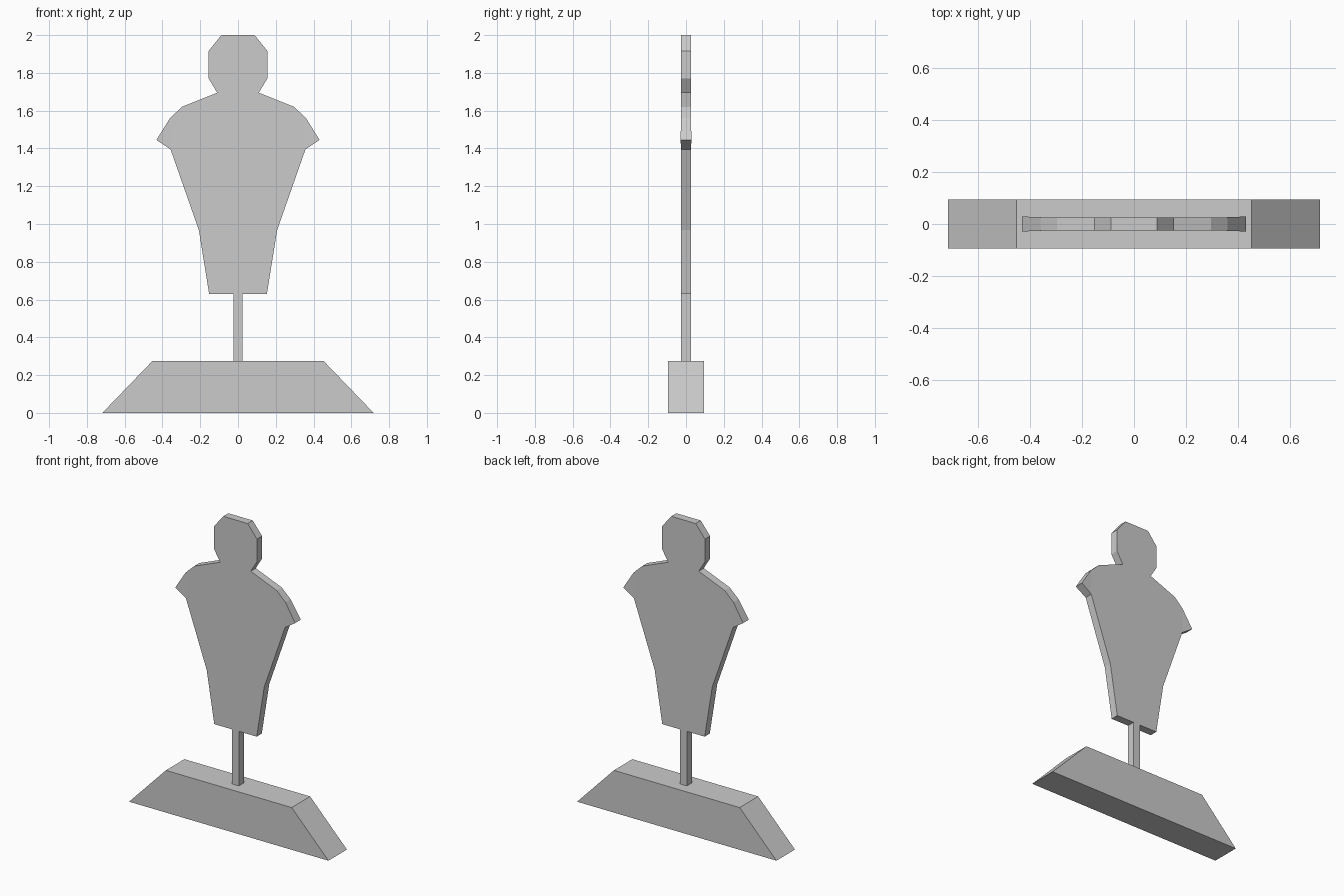
import bpy, bmesh

if "Cube" in bpy.data.objects:
    bpy.data.objects.remove(bpy.data.objects["Cube"])


def plate(name, half, thick, flare=None):
    """Mirror a right-half outline (x, z) and give it thickness along y.
    flare = (index, half thickness) thickens one outline point on each side."""
    n = len(half)
    outline = half + [(-x, z) for x, z in reversed(half)]
    tips = {flare[0], 2 * n - 1 - flare[0]} if flare else set()
    bm = bmesh.new()
    sides = []
    for s in (-1, 1):
        sides.append([bm.verts.new((x, s * (flare[1] if i in tips else thick), z))
                      for i, (x, z) in enumerate(outline)])
    for ring in sides:
        # small triangles at the flared tips, one flat face for the rest
        for i in tips:
            bm.faces.new([ring[i - 1], ring[i], ring[i + 1]])
        bm.faces.new([v for i, v in enumerate(ring) if i not in tips])
    a, b = sides
    m = len(outline)
    for i in range(m):
        j = (i + 1) % m
        bm.faces.new([a[i], a[j], b[j], b[i]])
    bmesh.ops.recalc_face_normals(bm, faces=bm.faces)
    mesh = bpy.data.meshes.new(name)
    bm.to_mesh(mesh)
    bm.free()
    obj = bpy.data.objects.new(name, mesh)
    bpy.context.collection.objects.link(obj)
    return obj


# Flat silhouette: head, shoulders with slightly flared arm tips, torso
plate("silhouette_board", [
    (0.088, 2.0), (0.155, 1.917), (0.155, 1.77), (0.11, 1.695),
    (0.297, 1.62), (0.36, 1.56), (0.432, 1.445), (0.357, 1.395),
    (0.207, 0.967), (0.153, 0.63)], 0.026, flare=(6, 0.029))

# Square support post
plate("support_post", [(0.025, 0.63), (0.025, 0.275)], 0.026)

# Trapezoid foot
plate("base", [(0.453, 0.275), (0.718, 0.0)], 0.095)
